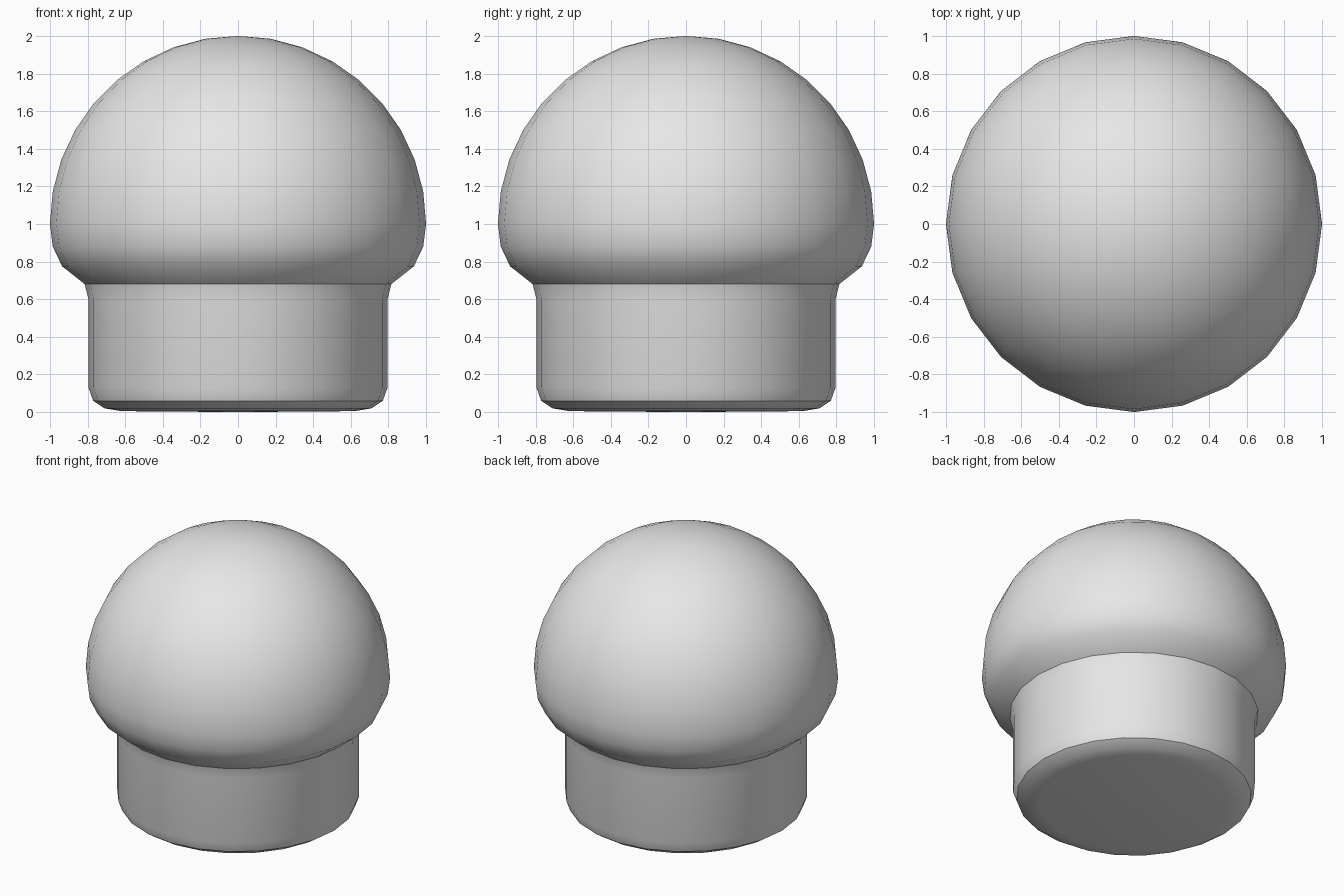
import bpy, bmesh, math

cube = bpy.data.objects.get("Cube")
if cube:
    bpy.data.objects.remove(cube, do_unlink=True)

SIDES = 24

# One flat grey for the whole knob
grey = bpy.data.materials.new("light grey")
grey.use_nodes = True
grey.diffuse_color = (0.8, 0.8, 0.8, 1)
bsdf = next(n for n in grey.node_tree.nodes if n.type == 'BSDF_PRINCIPLED')
bsdf.inputs["Base Color"].default_value = (0.8, 0.8, 0.8, 1)

# Profile (radius, height): rounded foot, straight stem, flared neck
profile = [(0.0, 0.0), (0.62, 0.005), (0.71, 0.02), (0.77, 0.06), (0.795, 0.13),
           (0.795, 0.60), (0.815, 0.68), (0.935, 0.775), (0.985, 0.88)]
# Hemispherical cap
STEPS = 9
for i in range(STEPS + 1):
    a = math.pi / 2 * i / STEPS
    profile.append((math.cos(a) if i < STEPS else 0.0, 1 + math.sin(a)))

# Lathe the profile around z
bm = bmesh.new()
verts = [bm.verts.new((r, 0, z)) for r, z in profile]
edges = [bm.edges.new(pair) for pair in zip(verts, verts[1:])]
bmesh.ops.spin(bm, geom=verts + edges, cent=(0, 0, 0), axis=(0, 0, 1),
               angle=2 * math.pi, steps=SIDES, use_duplicate=False)
bmesh.ops.remove_doubles(bm, verts=bm.verts[:], dist=0.0005)
bmesh.ops.recalc_face_normals(bm, faces=bm.faces[:])

mesh = bpy.data.meshes.new("domed_knob")
bm.to_mesh(mesh)
bm.free()
mesh.materials.append(grey)
knob = bpy.data.objects.new("domed_knob", mesh)
bpy.context.collection.objects.link(knob)

# Smooth surfaces with a crisp neck and foot edge
bpy.ops.object.select_all(action='DESELECT')
knob.select_set(True)
bpy.context.view_layer.objects.active = knob
bpy.ops.object.shade_smooth_by_angle(angle=math.radians(30))
